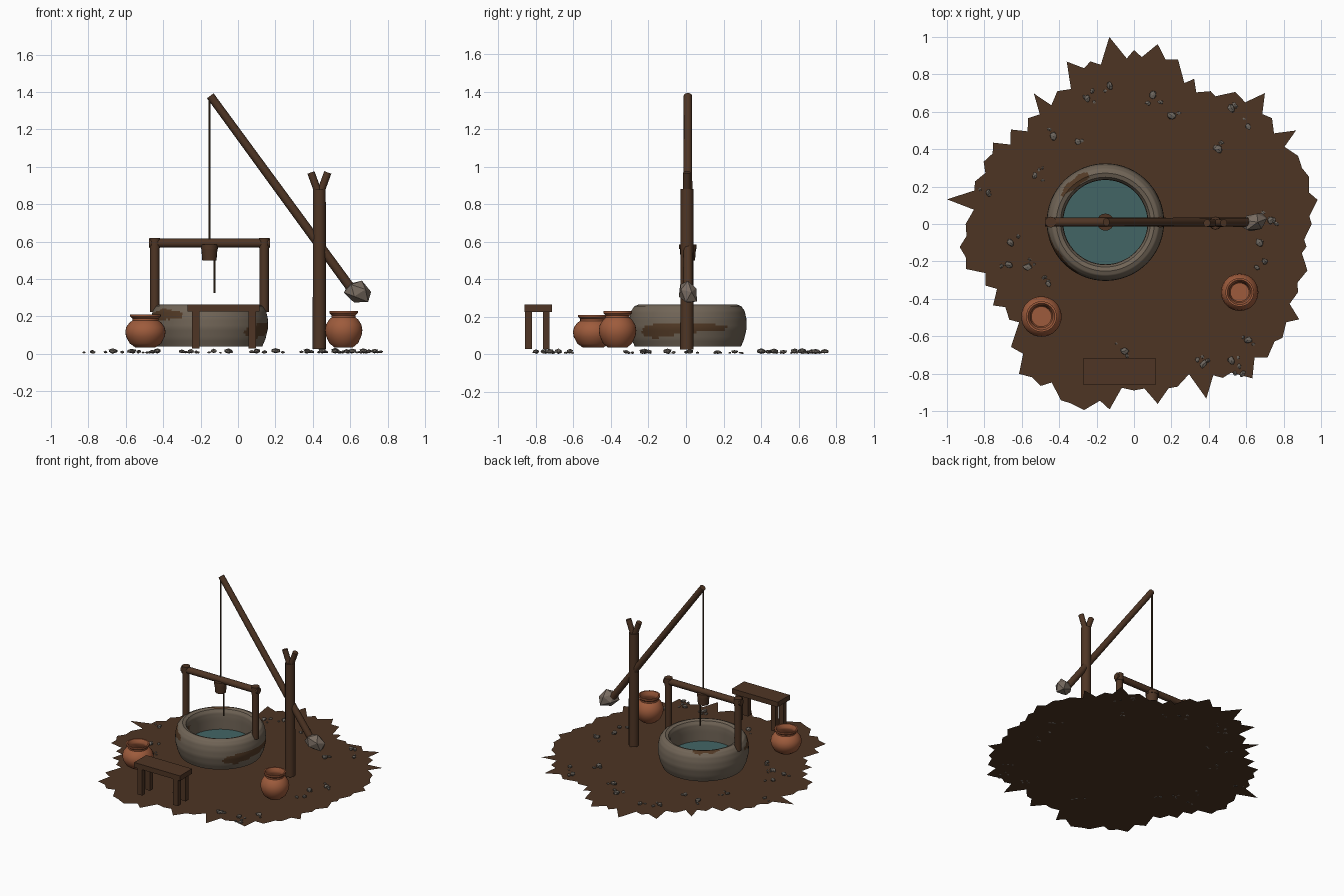
import bpy, bmesh, math, random
from mathutils import Vector, Matrix, noise

random.seed(4)
default_cube = bpy.data.objects.get("Cube")
if default_cube:
    bpy.data.objects.remove(default_cube, do_unlink=True)


def material(name, *rgb):
    mat = bpy.data.materials.new(name)
    mat.use_nodes = True
    mat.diffuse_color = (*rgb, 1)
    mat.node_tree.nodes["Principled BSDF"].inputs["Base Color"].default_value = (*rgb, 1)
    return mat


soil = material("soil", .075, .035, .017)
wood = material("dark wood", .078, .036, .018)
rope = material("rope", .06, .035, .018)
wall_stone = material("wall stone", .165, .13, .095)
mud = material("mud", .085, .042, .019)
water = material("water", .055, .13, .13)
clay = material("clay", .34, .105, .045)
grey_rock = material("grey rock", .15, .13, .11)
pale_rock = material("pale rock", .19, .15, .12)


def add_object(name, bm, *mats, smooth=False):
    bmesh.ops.recalc_face_normals(bm, faces=bm.faces[:])
    mesh = bpy.data.meshes.new(name)
    bm.to_mesh(mesh)
    bm.free()
    for mat in mats:
        mesh.materials.append(mat)
    obj = bpy.data.objects.new(name, mesh)
    bpy.context.scene.collection.objects.link(obj)
    if smooth:
        bpy.ops.object.select_all(action="DESELECT")
        obj.select_set(True)
        bpy.context.view_layer.objects.active = obj
        bpy.ops.object.shade_smooth_by_angle(angle=math.radians(40))
    return obj


def pole(name, start, end, r_start, r_end=None, mat=wood, sides=12):
    """Tapered cylinder between two points."""
    start, end = Vector(start), Vector(end)
    axis = end - start
    bm = bmesh.new()
    bmesh.ops.create_cone(bm, cap_ends=True, segments=sides, radius1=r_start,
                          radius2=r_end or r_start, depth=axis.length)
    turn = axis.to_track_quat("Z", "Y").to_matrix().to_4x4()
    bm.transform(Matrix.Translation((start + end) / 2) @ turn)
    return add_object(name, bm, mat, smooth=True)


def box(name, centre, size, mat=wood):
    bm = bmesh.new()
    bmesh.ops.create_cube(bm, size=1)
    bm.transform(Matrix.Translation(centre) @ Matrix.Diagonal((*size, 1)))
    return add_object(name, bm, mat)


def lathe(profile, sides, closed=False):
    """Turn a list of (radius, height) points around the z axis."""
    bm = bmesh.new()
    rings = []
    for radius, z in profile:
        rings.append([bm.verts.new((radius * math.cos(math.tau * i / sides),
                                    radius * math.sin(math.tau * i / sides), z))
                      for i in range(sides)])
    pairs = list(zip(rings, rings[1:]))
    if closed:
        pairs.append((rings[-1], rings[0]))
    for a, b in pairs:
        for i in range(sides):
            j = (i + 1) % sides
            bm.faces.new((a[i], a[j], b[j], b[i]))
    if not closed:
        bm.faces.new(rings[0])
        bm.faces.new(rings[-1])
    return bm


def add_rock(bm, centre, size, rough=.25):
    made = bmesh.ops.create_icosphere(bm, subdivisions=1, radius=1)["verts"]
    spin = Matrix.Rotation(random.uniform(0, math.tau), 3, "Z")
    for v in made:
        p = v.co * random.uniform(1 - rough, 1 + rough * .4)
        p = spin @ Vector(p[k] * size[k] for k in range(3))
        v.co = p + Vector(centre)


# Ragged patch of ground: radii in percent, with a notch between neighbours
outline = [95, 99, 97, 95, 100, 93, 99, 89, 82, 84, 91, 97, 93, 101, 90, 94,
           82, 88, 80, 83, 87, 87, 88, 101, 90, 94, 93, 86, 87, 84, 93, 101,
           100, 102, 103, 100, 89, 97, 90, 101, 95, 104, 101, 100, 102, 95, 96, 93]
bm = bmesh.new()
rim = []
for i, percent in enumerate(outline):
    following = outline[(i + 1) % len(outline)]
    notch = min(percent, following) - random.uniform(0, 5)
    for step, radius in ((0, percent), (random.uniform(.3, .7), notch)):
        a = math.tau * (i + step) / len(outline)
        rim.append(bm.verts.new((radius / 100 * math.cos(a), radius / 100 * math.sin(a), .006)))
hub = bm.verts.new((0, 0, .006))
for a, b in zip(rim, rim[1:] + rim[:1]):
    bm.faces.new((hub, a, b))
for v in bm.verts:
    v.co.x = max(-1, min(1, v.co.x))
    v.co.y = max(-1, min(1, v.co.y))
add_object("ground", bm, soil)

# Round well wall with rounded lip
WELL = Vector((-.153, .01, 0))
corners = [(.225, .04), (.283, .04), (.3, .08), (.314, .14), (.312, .19), (.303, .23),
           (.285, .256), (.262, .265), (.24, .257), (.228, .235), (.225, .2), (.225, .12)]
profile = []
for (r0, z0), (r1, z1) in zip(corners, corners[1:] + corners[:1]):
    profile += [(r0 + (r1 - r0) * k / 4, z0 + (z1 - z0) * k / 4) for k in range(4)]
bm = lathe(profile, 128, closed=True)
# Mud stains: angle, half angle, radius, height, half height
stains = [(-3, 46, .31, .14, .028), (-32, 20, .31, .12, .05), (-142, 24, .31, .21, .035),
          (128, 22, .27, .265, .03), (-150, 26, .225, .2, .02)]
for face in bm.faces:
    c = face.calc_center_median()
    radius, angle = c.xy.length, math.degrees(math.atan2(c.y, c.x))
    ragged = .8 + .7 * noise.noise(c * 18)
    for at, half, r, z, tall in stains:
        turn = (angle - at + 180) % 360 - 180
        if (turn / half) ** 2 + ((radius - r) / .035) ** 2 + ((c.z - z) / tall) ** 2 < ragged:
            face.material_index = 1
bm.transform(Matrix.Translation(WELL))
add_object("well_wall", bm, wall_stone, mud, smooth=True)
pole("well_water", WELL + Vector((0, 0, .1)), WELL + Vector((0, 0, .11)), .227, mat=water, sides=48)

# Frame over the well
for side, x in (("right", -.445), ("left", .14)):
    pole(side + "_frame_post", (x, .01, .225), (x, .01, .61), .025)
    pole(side + "_frame_knob", (x, .01, .565), (x, .01, .62), .029)
pole("frame_beam", (-.475, .01, .592), (.17, .01, .592), .024)

# Lever with forked post, counterweight and hanging bucket
pole("lever_post", (.435, .005, .025), (.435, .005, .88), .036, .034)
for side, sign in (("right", -1), ("left", 1)):
    pole(side + "_fork_prong", (.435 + sign * .005, .005, .86),
         (.435 + sign * .045, .005, .97), .02, .02)
pole("lever", (.605, .01, .35), (-.148, .01, 1.38), .025, .022)
bm = bmesh.new()
add_rock(bm, (0, 0, 0), (.088, .056, .066), .15)
bmesh.ops.rotate(bm, verts=bm.verts[:], matrix=Matrix.Rotation(math.pi / 9, 3, "Y"))
bm.transform(Matrix.Translation((.64, .01, .33)))
add_object("counterweight", bm, pale_rock)
pole("hanging_rope", (-.153, .01, .58), (-.153, .01, 1.37), .006, mat=rope, sides=8)
pole("bucket", (-.153, .01, .5), (-.153, .01, .56), .038, .043, sides=16)
pole("bucket_rim", (-.153, .01, .56), (-.153, .01, .585), .046, sides=16)
pole("loose_rope", (-.125, .01, .325), (-.125, .01, .51), .005, mat=rope, sides=8)

# Bench
box("bench_seat", (-.078, -.788, .245), (.385, .145, .038))
for end, x in (("right", -.225), ("left", .075)):
    for depth, y in (("front", -.84), ("back", -.745)):
        box(f"bench_leg_{end}_{depth}", (x, y, .128), (.04, .036, .2))

# Clay pots: radius and height as fractions of the belly and the pot height
pot_shape = [(.5, 0), (.78, .12), (.96, .33), (1, .47), (.95, .62), (.78, .76), (.64, .82),
             (.64, .88), (.76, .94), (.76, 1), (.66, 1), (.55, .88), (.55, .8), (.75, .6), (.5, .2)]
for side, x, y, belly, tall in (("right", -.495, -.495, .108, .175), ("left", .565, -.365, .1, .195)):
    bm = lathe([(r * belly, z * tall + .035) for r, z in pot_shape], 32)
    bm.transform(Matrix.Translation((x, y, 0)))
    add_object(side + "_clay_pot", bm, clay, smooth=True)

# Scattered stones in small clusters, positions in percent
spots = [(-13, 74), (10, 69), (20, 58), (-25, 67), (-43, 47), (-30, 44), (52, 62), (61, 52),
         (45, 40), (-53, 26), (-78, 17), (-66, -10), (-67, -22), (-57, -23), (-46, -32),
         (-5, -68), (37, -75), (52, -73), (61, -62), (70, -20), (67, -10), (73, 2), (58, -80)]
bm = bmesh.new()
for sx, sy in spots:
    for k in range(random.randint(2, 4)):
        size = random.uniform(.018, .026) if k == 0 else random.uniform(.007, .016)
        spread = .045 if k else 0
        x = sx / 100 + random.uniform(-spread, spread)
        y = sy / 100 + random.uniform(-spread, spread)
        add_rock(bm, (x, y, size * .6 + .002), (size * 1.1, size * .85, size * .6))
lowest = min(v.co.z for v in bm.verts)
for v in bm.verts:
    v.co.z -= lowest
add_object("scattered_stones", bm, grey_rock)
